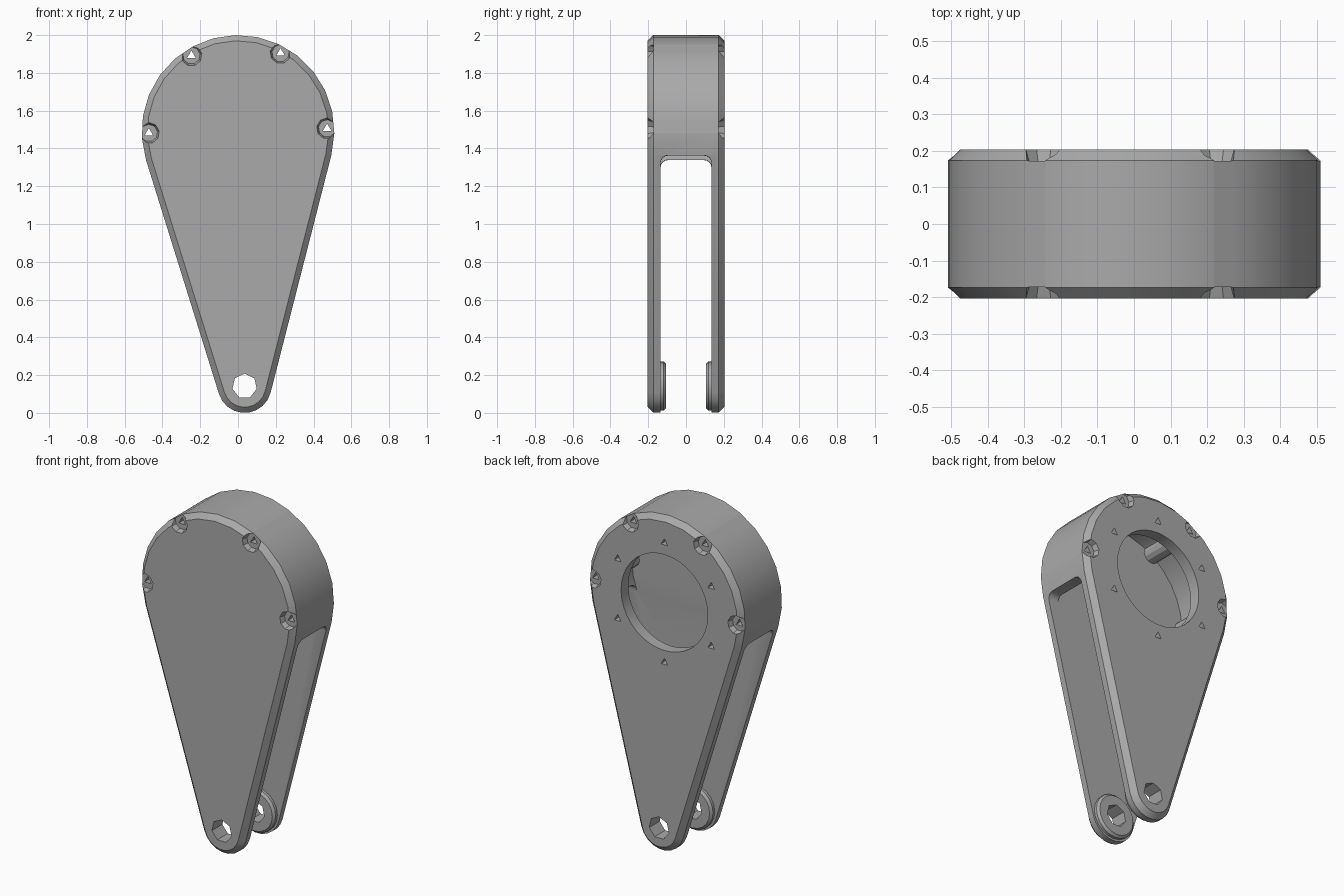
import bpy, bmesh
from math import acos, atan2, cos, sin, pi, radians
from mathutils import Matrix, Vector

if "Cube" in bpy.data.objects:
    bpy.data.objects.remove(bpy.data.objects["Cube"], do_unlink=True)

HEAD, TIP = Vector((0, 1.49)), Vector((0.035, 0.142))
HEAD_R, TIP_R = 0.51, 0.142
HALF, INNER, CHAMFER = 0.203, 0.135, 0.03

grey = bpy.data.materials.new("plain grey")
grey.use_nodes = True
grey.diffuse_color = (0.4, 0.4, 0.4, 1)
grey.node_tree.nodes["Principled BSDF"].inputs["Base Color"].default_value = grey.diffuse_color


def loft(name, sections):
    """Skin matching (y, outline) sections into a closed solid."""
    bm = bmesh.new()
    rings = [[bm.verts.new((p[0], y, p[1])) for p in pts] for y, pts in sections]
    bm.faces.new(rings[0])
    bm.faces.new(rings[-1])
    for a, b in zip(rings, rings[1:]):
        for i in range(len(a)):
            j = (i + 1) % len(a)
            bm.faces.new((a[i], a[j], b[j], b[i]))
    bmesh.ops.recalc_face_normals(bm, faces=bm.faces)
    return to_object(name, bm)


def to_object(name, bm):
    mesh = bpy.data.meshes.new(name)
    bm.to_mesh(mesh)
    bm.free()
    mesh.materials.append(grey)
    ob = bpy.data.objects.new(name, mesh)
    bpy.context.collection.objects.link(ob)
    return ob


def circle(centre, r, sides, start=pi / 2):
    return [centre + r * Vector((cos(start + 2 * pi * i / sides), sin(start + 2 * pi * i / sides)))
            for i in range(sides)]


def rod(name, centre, r, y0, y1, sides, r_end=None):
    return loft(name, [(y0, circle(centre, r, sides)), (y1, circle(centre, r_end or r, sides))])


def combine(target, tool, operation="DIFFERENCE"):
    mod = target.modifiers.new("shape", "BOOLEAN")
    mod.operation, mod.solver, mod.object = operation, "EXACT", tool
    bpy.context.view_layer.objects.active = target
    bpy.ops.object.modifier_apply(modifier=mod.name)
    bpy.data.objects.remove(tool, do_unlink=True)


# Teardrop outline: two arcs joined by their common tangents
axis = TIP - HEAD
heading = atan2(axis.y, axis.x)
phi = acos((HEAD_R - TIP_R) / axis.length)


def teardrop(inset):
    def arc(c, r, a, b, n):
        return [c + r * Vector((cos(a + (b - a) * i / n), sin(a + (b - a) * i / n))) for i in range(n + 1)]
    return (arc(HEAD, HEAD_R - inset, heading + phi, heading + 2 * pi - phi, 16)
            + arc(TIP, TIP_R - inset, heading - phi, heading + phi, 9))


housing = loft("housing", [(-HALF, teardrop(CHAMFER)), (-HALF + CHAMFER, teardrop(0)),
                           (HALF - CHAMFER, teardrop(0)), (HALF, teardrop(CHAMFER))])

# Hollow head
combine(housing, rod("cavity", HEAD, 0.45, -INNER, INNER, 32))

# Slot between the two arms, rounded along its upper edges
bm = bmesh.new()
bmesh.ops.create_cube(bm, size=1, matrix=Matrix.Diagonal((2, 2 * INNER, 2, 1)))
top = [e for e in bm.edges if all(v.co.z > 0 for v in e.verts) and abs(e.verts[0].co.y - e.verts[1].co.y) < 0.01]
bmesh.ops.bevel(bm, geom=top, offset=0.04, segments=4, profile=0.5, affect="EDGES")
bmesh.ops.translate(bm, verts=bm.verts, vec=(0, 0, -1))
tilt = Matrix.Rotation(-(heading + pi / 2), 4, "Y")
foot = HEAD + axis.normalized() * HEAD_R * cos(phi)
bmesh.ops.transform(bm, verts=bm.verts, matrix=Matrix.Translation((foot.x, 0, foot.y)) @ tilt)
combine(housing, to_object("slot", bm))

# Screw posts inside the head
screw_angles = [radians(a) for a in (2, 61.5, 121.5, 181)]
for a in screw_angles:
    spot = HEAD + 0.45 * Vector((cos(a), sin(a)))
    combine(housing, rod("post", spot, 0.05, -INNER - 0.02, INNER + 0.02, 12), "UNION")

# Raised pivot rings on the inside of both arms
for side in (-1, 1):
    ring = loft("pivot_ring", [(side * (INNER + 0.02), circle(TIP, 0.13, 20)),
                               (side * 0.118, circle(TIP, 0.13, 20)),
                               (side * 0.105, circle(TIP, 0.117, 20))])
    combine(housing, ring, "UNION")

# Pivot hole and large round opening in the back
combine(housing, rod("pivot_hole", TIP, 0.066, -0.3, 0.3, 7))
combine(housing, rod("back_opening", HEAD, 0.285, 0.05, 0.3, 36))

# Screw holes with recessed seats in both faces
for a in screw_angles:
    spot = HEAD + 0.472 * Vector((cos(a), sin(a)))
    combine(housing, rod("screw_hole", spot, 0.026, -0.3, 0.3, 3))
    for side in (-1, 1):
        combine(housing, rod("screw_seat", spot, 0.046, side * 0.172, side * 0.21, 9, 0.058))

# Six small holes around the back opening
for spot in circle(HEAD, 0.355, 6):
    combine(housing, rod("mount_hole", spot, 0.025, 0.1, 0.3, 3))

bpy.ops.object.select_all(action="DESELECT")
housing.select_set(True)
bpy.context.view_layer.objects.active = housing
bpy.ops.object.shade_smooth_by_angle(angle=radians(25))
